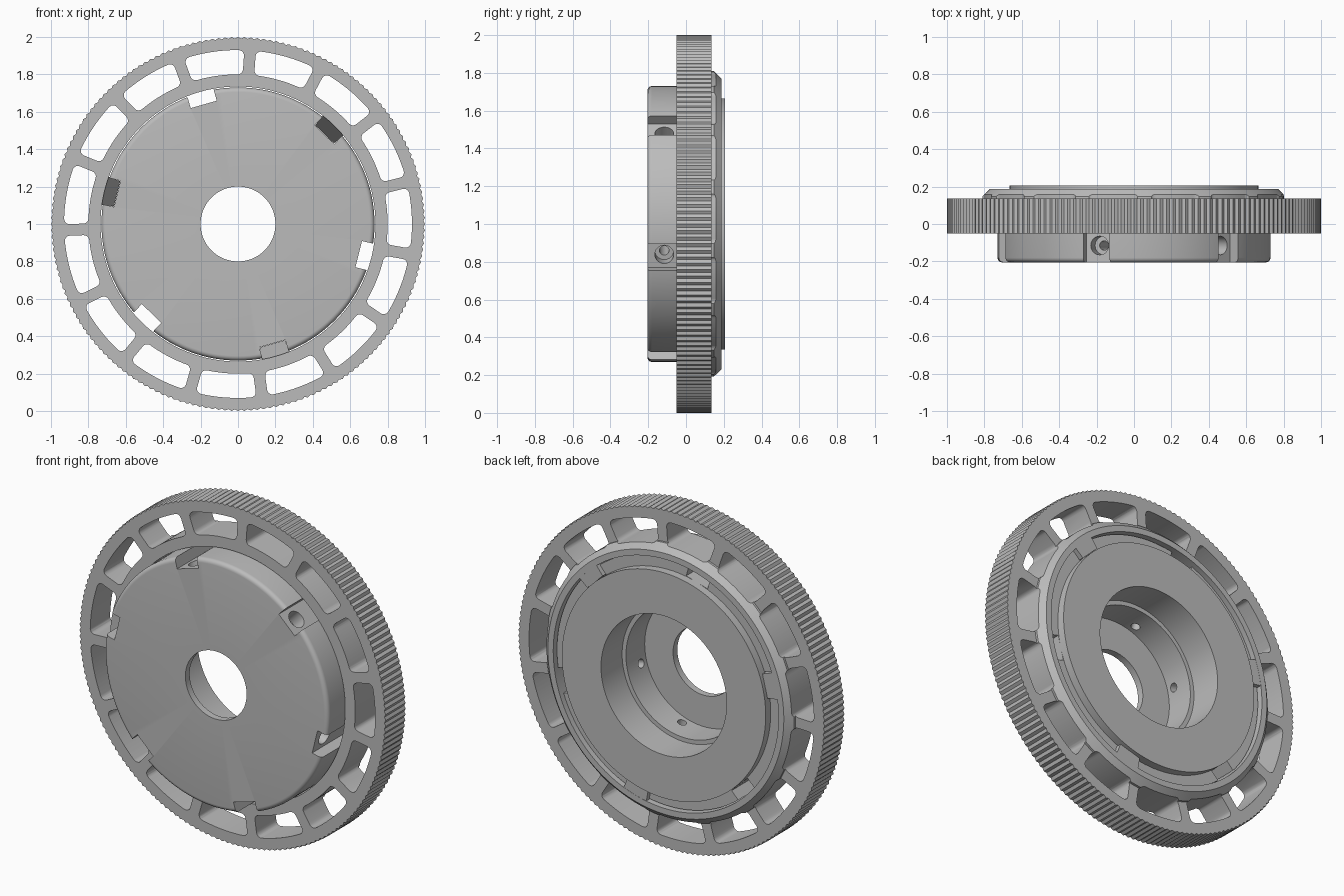
import bpy, bmesh, math
from mathutils import Matrix, Vector

cube = bpy.data.objects.get("Cube")
if cube:
    bpy.data.objects.remove(cube, do_unlink=True)

grey = bpy.data.materials.new("satin_grey")
grey.use_nodes = True
grey.diffuse_color = (0.5, 0.5, 0.5, 1)
grey.node_tree.nodes["Principled BSDF"].inputs["Base Color"].default_value = (0.5, 0.5, 0.5, 1)


def polar(r, angle, y):
    return Vector((r * math.cos(angle), y, 1 + r * math.sin(angle)))


def finish(bm, name):
    bmesh.ops.recalc_face_normals(bm, faces=bm.faces)
    mesh = bpy.data.meshes.new(name)
    bm.to_mesh(mesh)
    bm.free()
    mesh.materials.append(grey)
    obj = bpy.data.objects.new(name, mesh)
    bpy.context.collection.objects.link(obj)
    return obj


def lathe(name, profile, segments, flutes=0, depth=0.0):
    """Revolve a closed (radius, y) profile; the rim at radius 1 may be fluted."""
    bm = bmesh.new()
    rings = []
    for i in range(segments):
        a = 2 * math.pi * i / segments
        ripple = depth * (math.cos(flutes * a) - 1) / 2
        rings.append([bm.verts.new(polar(r + (ripple if r > 0.99 else 0), a, y))
                      for r, y in profile])
    n = len(profile)
    for i in range(segments):
        p, q = rings[i], rings[(i + 1) % segments]
        for j in range(n):
            k = (j + 1) % n
            bm.faces.new((p[j], p[k], q[k], q[j]))
    return finish(bm, name)


def prism(bm, outline, y0, y1):
    """Extrude an outline of (radius, angle) points along y."""
    front = [bm.verts.new(polar(r, a, y0)) for r, a in outline]
    back = [bm.verts.new(polar(r, a, y1)) for r, a in outline]
    bm.faces.new(front)
    bm.faces.new(back[::-1])
    for i in range(len(front)):
        j = (i + 1) % len(front)
        bm.faces.new((front[i], back[i], back[j], front[j]))


def cut(target, cutter):
    mod = target.modifiers.new("cut", 'BOOLEAN')
    mod.operation = 'DIFFERENCE'
    mod.solver = 'EXACT'
    mod.object = cutter
    bpy.context.view_layer.objects.active = target
    bpy.ops.object.modifier_apply(modifier=mod.name)
    bpy.data.objects.remove(cutter, do_unlink=True)


def smooth(obj):
    bpy.ops.object.select_all(action='DESELECT')
    obj.select_set(True)
    bpy.context.view_layer.objects.active = obj
    bpy.ops.object.shade_smooth_by_angle(angle=math.radians(28))


def slot_outline(centre, r0, r1, pitch, spoke, fillet):
    """Rounded arc window between two spokes."""
    def half(r):
        return pitch / 2 - math.asin(spoke / 2 / r)
    side = []
    for r, sign, start in ((r0 + fillet, -1, 0), (r1 - fillet, 1, 90)):
        for step in range(5):
            t = math.radians(start + step * 22.5)
            radial = -math.cos(t)
            across = math.sin(t)
            side.append((r + fillet * radial, half(r) - fillet * (1 - across) / r))
    arc = [side[-1][1] * (1 - s / 6) for s in range(1, 12)]
    inner = [side[0][1] * (s / 6 - 1) for s in range(1, 12)]
    return ([(r, centre + a) for r, a in side]
            + [(r1, centre + a) for a in arc]
            + [(r, centre - a) for r, a in reversed(side)]
            + [(r0, centre + a) for a in inner])


# Fluted hand ring with raised chamfered lip on the back
hand_ring = lathe("hand_ring", [
    (0.735, -0.05), (1.0, -0.05), (1.0, 0.135), (0.81, 0.135),
    (0.81, 0.148), (0.77, 0.188), (0.735, 0.188)], 720, 180, 0.009)

# Fifteen windows between the spokes
bm = bmesh.new()
pitch = math.radians(24)
for i in range(15):
    prism(bm, slot_outline(math.radians(74) + i * pitch, 0.8, 0.93, pitch, 0.062, 0.028), -0.2, 0.3)
cut(hand_ring, finish(bm, "window_cutter"))
smooth(hand_ring)

# Hub with front drum, rear plate, stepped bore and centre hole
front_edge = [(0.705 + 0.025 * math.sin(t), -0.18 - 0.025 * math.cos(t))
              for t in (math.radians(18 * s) for s in range(6))]
hub = lathe("hub", [(0.2, -0.205)] + front_edge + [
    (0.73, 0.16), (0.665, 0.16), (0.665, 0.207), (0.41, 0.207), (0.41, 0.01),
    (0.385, 0.01), (0.385, -0.165), (0.2, -0.165)], 144)

# Six flat-floored notches, each with a stepped radial screw hole
notches, wide, narrow = bmesh.new(), bmesh.new(), bmesh.new()
for i in range(6):
    a = math.radians(46 + 60 * i)
    turn = Matrix.Translation((0, 0, 1)) @ Matrix.Rotation(-a, 4, 'Y')
    bmesh.ops.create_cube(notches, size=1, matrix=turn @ Matrix.Translation((0.76, 0, 0))
                          @ Matrix.Diagonal((0.19, 1, 0.145, 1)))
    for bore, radius, r0, r1 in ((wide, 0.05, 0.58, 0.7), (narrow, 0.025, 0.35, 0.62)):
        bmesh.ops.create_cone(bore, cap_ends=True, segments=24, radius1=radius, radius2=radius,
                              depth=r1 - r0, matrix=turn @ Matrix.Translation(((r0 + r1) / 2, -0.115, 0))
                              @ Matrix.Rotation(math.pi / 2, 4, 'Y'))
for bm in (notches, wide, narrow):
    cut(hub, finish(bm, "hub_cutter"))
smooth(hub)

# Three ramped bayonet tabs closing every other notch
bm = bmesh.new()
for i in range(3):
    a = math.radians(46 + 120 * i)
    ends = []
    for da in (-0.104, 0.104):
        ends.append([bm.verts.new(polar(r, a + da, y))
                     for r, y in ((0.74, -0.045), (0.67, 0.13), (0.67, 0.187), (0.74, 0.187))])
    bm.faces.new(ends[0])
    bm.faces.new(ends[1][::-1])
    for j in range(4):
        k = (j + 1) % 4
        bm.faces.new((ends[0][j], ends[1][j], ends[1][k], ends[0][k]))
finish(bm, "bayonet_tabs")
